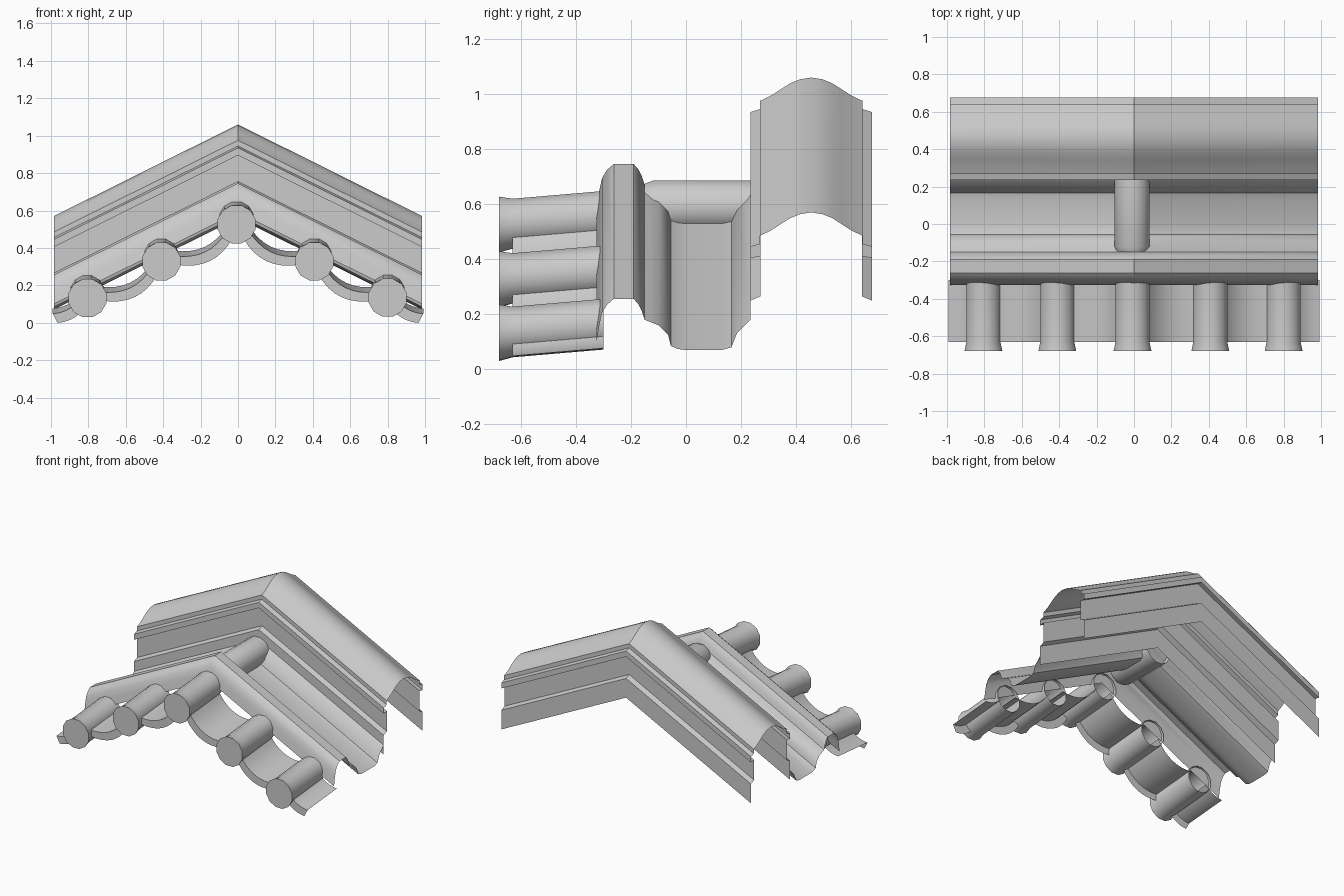
import bpy, bmesh, math
from mathutils import Vector

cube = bpy.data.objects.get("Cube")
if cube:
    bpy.data.objects.remove(cube)

HALF, RISE = 0.985, 0.49

mat = bpy.data.materials.new("plain grey")
mat.use_nodes = True
GREY = (0.6, 0.6, 0.6, 1)
mat.diffuse_color = GREY
mat.node_tree.nodes["Principled BSDF"].inputs["Base Color"].default_value = GREY


def sheet(name, rows, closed=False, cap=False, angle=35):
    """Skin a grid of points; each row is one cross-section."""
    bm = bmesh.new()
    grid = [[bm.verts.new(p) for p in row] for row in rows]
    for a, b in zip(grid, grid[1:]):
        n = len(a)
        for i in range(n if closed else n - 1):
            j = (i + 1) % n
            bm.faces.new((a[i], a[j], b[j], b[i]))
    if cap:
        bm.faces.new(grid[0])
    bmesh.ops.recalc_face_normals(bm, faces=bm.faces[:])
    mesh = bpy.data.meshes.new(name)
    bm.to_mesh(mesh)
    bm.free()
    mesh.materials.append(mat)
    obj = bpy.data.objects.new(name, mesh)
    bpy.context.collection.objects.link(obj)
    bpy.ops.object.select_all(action="DESELECT")
    obj.select_set(True)
    bpy.context.view_layer.objects.active = obj
    bpy.ops.object.shade_smooth_by_angle(angle=math.radians(angle))
    return obj


def gable(name, profile):
    """Run a (y, z) profile over both slopes of the gable."""
    return sheet(name, [[(x, y, z + RISE * (1 - abs(x) / HALF)) for y, z in profile]
                        for x in (-HALF, 0, HALF)])


def tube(name, x, rings, cap, sides=12):
    """Tube along y; rings are (y, z, radius)."""
    rows = []
    for y, z, r in rings:
        angles = [math.tau * (i + 0.5) / sides for i in range(sides)]
        rows.append([(x + r * math.cos(a), y, z + r * math.sin(a)) for a in angles])
    return sheet(name, rows, closed=True, cap=cap)


# Large ridge cap: half profile, mirrored about its centre line
MID = 0.455
half = [(0, 0.57), (0.04, 0.564), (0.075, 0.55), (0.11, 0.528), (0.145, 0.505),
        (0.187, 0.485), (0.187, 0.455), (0.22, 0.445), (0.22, 0.405),
        (0.185, 0.41), (0.185, 0.265), (0.22, 0.25), (0.22, 0.113)]
cap_profile = [(MID - d, z) for d, z in reversed(half)] + [(MID + d, z) for d, z in half[1:]]
gable("ridge_cap", cap_profile)

# Front roll, step and gutter in one folded sheet
gable("roll_and_gutter", [
    (-0.325, 0.10), (-0.315, 0.16), (-0.305, 0.205), (-0.287, 0.235), (-0.262, 0.256),
    (-0.19, 0.256), (-0.172, 0.235), (-0.16, 0.21), (-0.15, 0.18), (-0.13, 0.172),
    (-0.10, 0.16), (-0.065, 0.125), (-0.055, 0.085), (-0.03, 0.074), (0.0, 0.07),
    (0.13, 0.07), (0.165, 0.08), (0.185, 0.13), (0.235, 0.18)])

# Short tube across the peak of the gutter
tube("peak_tube", -0.01, [(-0.15, 0.592, 0.085), (-0.12, 0.592, 0.097),
                          (0.235, 0.592, 0.097)], False)

# Row of roll tiles with closed, slightly flared fronts
TILT = 0.085
FRONT, BACK = -0.63, -0.30
for i, x in enumerate((-0.805, -0.41, -0.008, 0.408, 0.80)):
    z = 0.565 - 0.495 * abs(x) - 0.035
    tube("roll_tile_%d" % (i + 1), x,
         [(-0.68, z, 0.105), (FRONT, z + 0.003, 0.094),
          (BACK, z + 0.003 + TILT * (BACK - FRONT), 0.094)], True)


# Sagging pan tiles between the rolls, with a drip lip at the front
def pan(name, side, s0, s1, sag):
    down = Vector((-0.45 * side, 0, -0.89))
    rows = []
    steps = 8
    for i in range(steps + 1):
        t = i / steps
        x = s0 + (s1 - s0) * t
        base = Vector((side * x, 0, 0.535 - 0.48 * x))
        base += down * (sag * 4 * t * (1 - t) + 0.01)
        front = base + Vector((0, FRONT, 0))
        back = base + Vector((0, BACK, TILT * (BACK - FRONT)))
        rows.append([front + down * 0.055, front, back])
    return sheet(name, rows)


for side, label in ((-1, "right"), (1, "left")):
    pan("inner_pan_" + label, side, 0.06, 0.35, 0.055)
    pan("middle_pan_" + label, side, 0.46, 0.75, 0.055)
    pan("outer_pan_" + label, side, 0.86, 0.995, 0.015)
